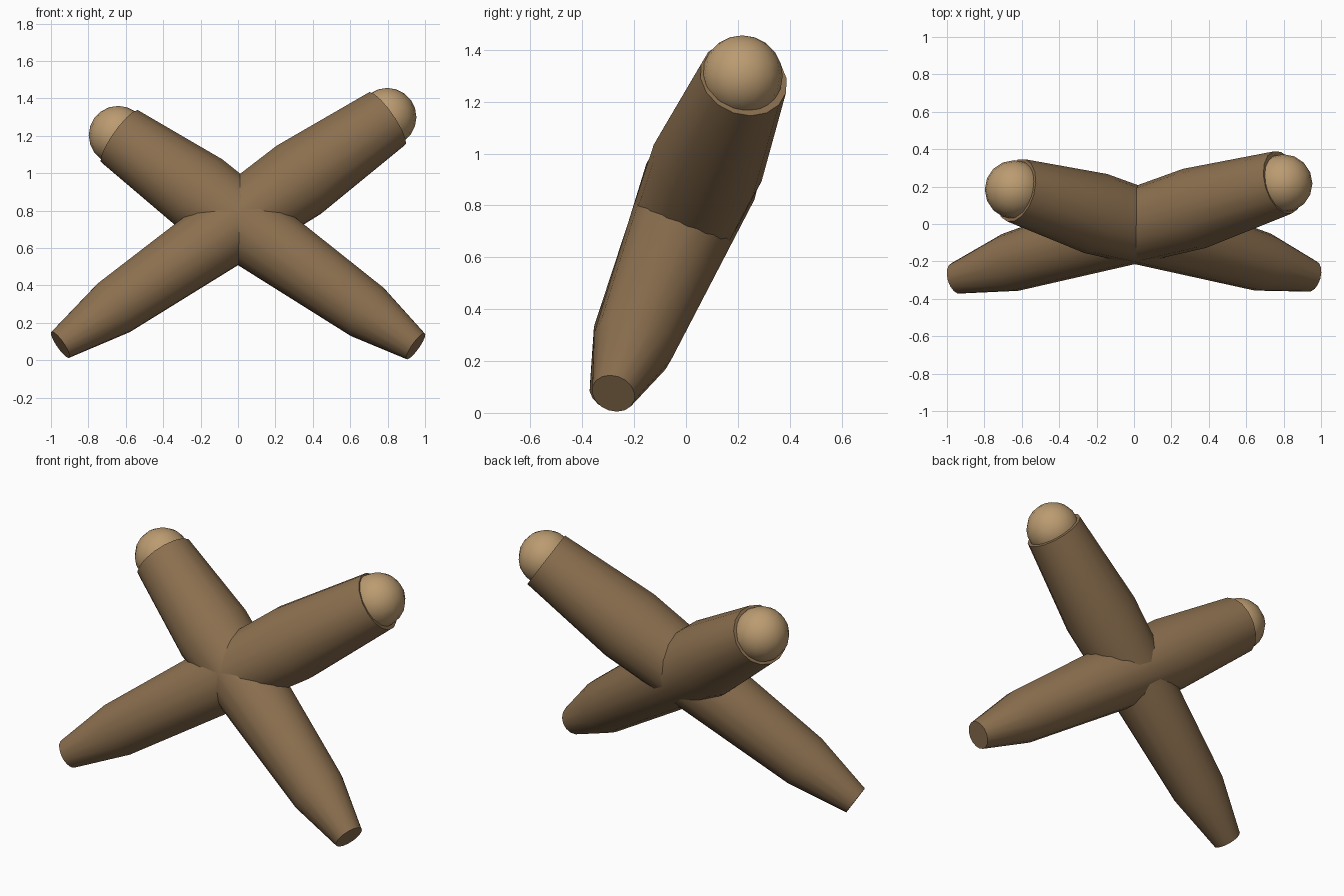
import bpy
import bmesh
import math
from mathutils import Vector

cube = bpy.data.objects.get("Cube")
if cube:
    bpy.data.objects.remove(cube, do_unlink=True)


def material(name, rgb):
    mat = bpy.data.materials.new(name)
    mat.use_nodes = True
    mat.diffuse_color = (*rgb, 1)
    mat.node_tree.nodes["Principled BSDF"].inputs["Base Color"].default_value = (*rgb, 1)
    return mat


brown = material("bark brown", (0.26, 0.16, 0.078))
tan = material("light tan", (0.50, 0.33, 0.165))

SIDES = 16
# (fraction along the axis, radius) from narrow foot to wide top
PROFILE = [(0, 0.085), (0.165, 0.158), (0.73, 0.22), (1, 0.173)]


def add_object(name, bm, mat):
    bmesh.ops.recalc_face_normals(bm, faces=bm.faces)
    mesh = bpy.data.meshes.new(name)
    bm.to_mesh(mesh)
    bm.free()
    mesh.materials.append(mat)
    obj = bpy.data.objects.new(name, mesh)
    bpy.context.collection.objects.link(obj)
    bpy.ops.object.select_all(action='DESELECT')
    obj.select_set(True)
    bpy.context.view_layer.objects.active = obj
    bpy.ops.object.shade_smooth_by_angle(angle=math.radians(40))
    return obj


def tapered_limb(name, foot, top):
    """Straight round limb that swells along its axis, closed at both ends."""
    foot, top = Vector(foot), Vector(top)
    axis = top - foot
    turn = axis.to_track_quat('Z', 'Y')
    bm = bmesh.new()
    rings = []
    for t, r in PROFILE:
        angles = [math.tau * i / SIDES for i in range(SIDES)]
        rings.append([bm.verts.new(foot + axis * t + turn @ Vector(
            (r * math.cos(a), r * math.sin(a), 0))) for a in angles])
    for low, high in zip(rings, rings[1:]):
        for i in range(SIDES):
            j = (i + 1) % SIDES
            bm.faces.new((low[i], low[j], high[j], high[i]))
    bm.faces.new(rings[0][::-1])
    bm.faces.new(rings[-1])
    add_object(name, bm, brown)


def ball(name, centre, radius):
    bm = bmesh.new()
    bmesh.ops.create_uvsphere(bm, u_segments=16, v_segments=10, radius=radius)
    add_object(name, bm, tan).location = centre


# Two crossed limbs, each with a ball set in its upper end
tapered_limb("long_limb", (-0.95, -0.29, 0.083), (0.795, 0.222, 1.29))
ball("long_limb_ball", (0.798, 0.217, 1.3), 0.156)
tapered_limb("short_limb", (0.95, -0.28, 0.075), (-0.63, 0.18, 1.195))
ball("short_limb_ball", (-0.641, 0.184, 1.203), 0.157)
